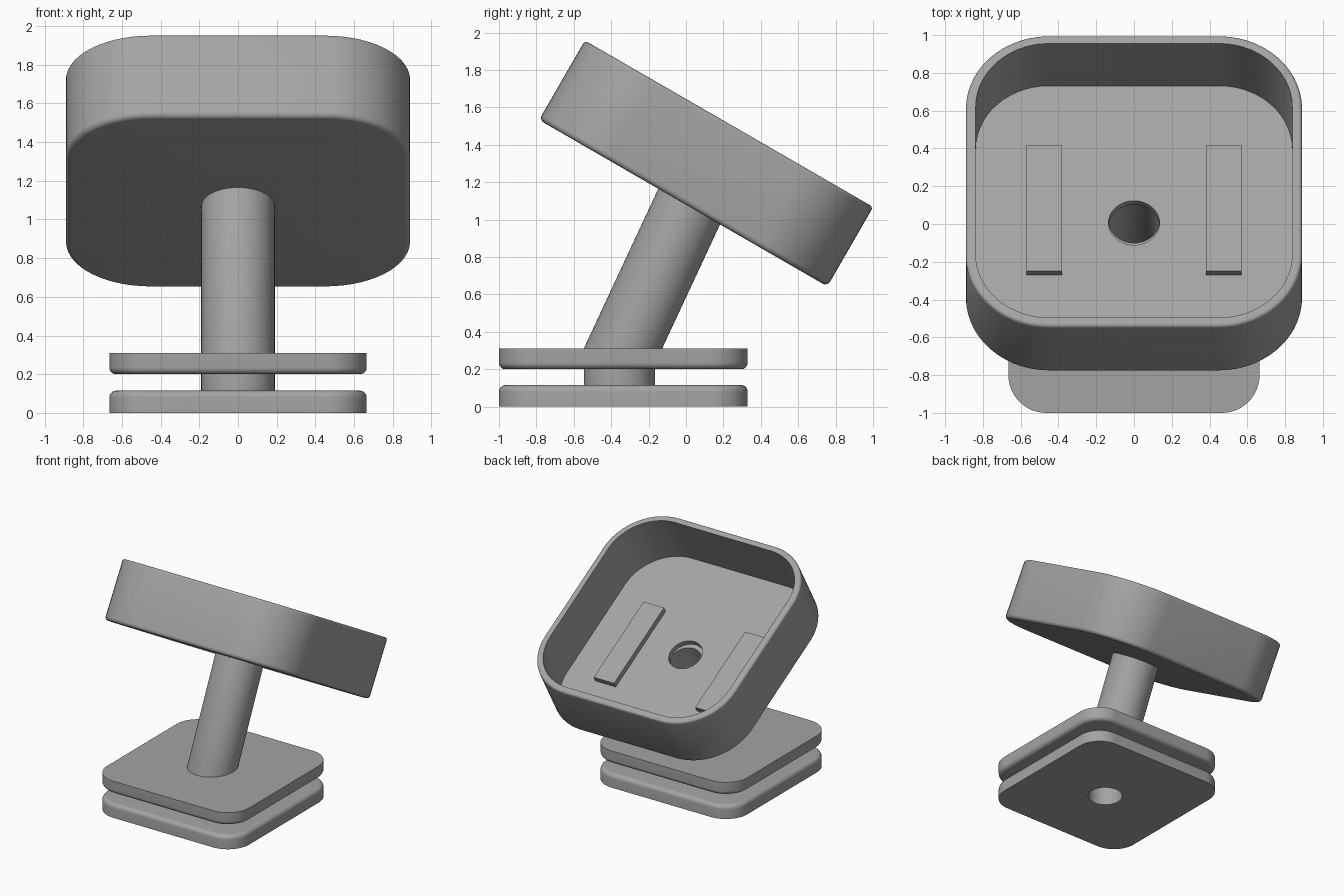
import bpy, bmesh, math
from mathutils import Vector, Matrix

if "Cube" in bpy.data.objects:
    bpy.data.objects.remove(bpy.data.objects["Cube"])

GREY = bpy.data.materials.new("mid grey")
GREY.diffuse_color = (0.37, 0.37, 0.37, 1)
GREY.use_nodes = True
GREY.node_tree.nodes["Principled BSDF"].inputs["Base Color"].default_value = GREY.diffuse_color
N = 14  # segments per rounded corner


def finish(name, bm, matrix=Matrix()):
    bmesh.ops.remove_doubles(bm, verts=bm.verts, dist=1e-5)
    bmesh.ops.recalc_face_normals(bm, faces=bm.faces)
    me = bpy.data.meshes.new(name)
    bm.to_mesh(me)
    bm.free()
    me.materials.append(GREY)
    ob = bpy.data.objects.new(name, me)
    bpy.context.collection.objects.link(ob)
    ob.matrix_world = matrix
    bpy.ops.object.select_all(action='DESELECT')
    ob.select_set(True)
    bpy.context.view_layer.objects.active = ob
    bpy.ops.object.shade_smooth_by_angle(angle=math.radians(30))
    return ob


def loft(name, rings, matrix=Matrix()):
    """Join a closed loop of point rings into a solid with a hole through it."""
    bm = bmesh.new()
    vs = [[bm.verts.new(p) for p in r] for r in rings]
    n = len(rings[0])
    for a, b in zip(vs, vs[1:] + vs[:1]):
        for i in range(n):
            j = (i + 1) % n
            bm.faces.new((a[i], a[j], b[j], b[i]))
    return finish(name, bm, matrix)


def square(half, r, z, cy=0.0):
    """Rounded square ring; a circle when r equals half."""
    pts = []
    for q, (sx, sy) in enumerate(((1, 1), (-1, 1), (-1, -1), (1, -1))):
        for k in range(N + 1):
            a = math.pi / 2 * (q + k / N)
            pts.append((sx * (half - r) + r * math.cos(a),
                        cy + sy * (half - r) + r * math.sin(a), z))
    return pts


def fillet(half, r, z, f, top):
    """Rings of a rounded edge, listed from low to high."""
    out = []
    for k in range(7):
        a = math.pi / 2 * k / 6
        s, c = (math.cos(a), math.sin(a)) if top else (math.sin(a), math.cos(a))
        inset = f * (1 - s)
        dz = -f * (1 - c) if top else f * (1 - c)
        out.append(square(half - inset, r - inset, z + dz))
    return out


# Measurements
PLATE_Y, PIPE_Y = -0.335, -0.355
BORE, OUTER = 0.135, 0.19
TRAY_C = Vector((0, -0.015, 1.088))
TILT = math.radians(30)
LEAN = math.radians(25)

# Base plates: facing edges are rounded
off = PIPE_Y - PLATE_Y
loft("lower_plate",
     [square(BORE, BORE, 0, off), square(0.665, 0.2, 0)]
     + fillet(0.665, 0.2, 0.115, 0.035, True)
     + [square(BORE, BORE, 0.115, off)],
     Matrix.Translation((0, PLATE_Y, 0)))
loft("upper_plate",
     [square(0.17, 0.17, 0.2, off)]
     + fillet(0.665, 0.2, 0.2, 0.035, False)
     + [square(0.665, 0.2, 0.31), square(0.17, 0.17, 0.31, off)],
     Matrix.Translation((0, PLATE_Y, 0)))

# Hollow bent column: upright stub, mitred bend, leaning tube cut at the tray
lean_dir = Vector((0, math.sin(LEAN), math.cos(LEAN)))
tray_up = Vector((0, math.sin(TILT), math.cos(TILT)))


def column_rings(r):
    low = square(r, r, 0.115, PIPE_Y)
    bend = [Vector((x, y, 0.272 - (y - PIPE_Y) * math.tan(LEAN / 2))) for x, y, _ in low]
    end = [p + lean_dir * ((TRAY_C - p).dot(tray_up) / lean_dir.dot(tray_up)) for p in bend]
    return [low, bend, end]


loft("column", column_rings(OUTER) + column_rings(BORE)[::-1])

# Tilted open tray with a hole in its floor
tray_m = Matrix.Translation(TRAY_C) @ Matrix.Rotation(-TILT, 4, 'X')
loft("tray",
     [square(BORE, BORE, 0)]
     + fillet(0.89, 0.44, 0, 0.03, False)
     + fillet(0.89, 0.44, 0.49, 0.02, True)
     + [square(0.838, 0.388, 0.49), square(0.838, 0.388, 0.042),
        square(BORE, BORE, 0.042)],
     tray_m)

# Raised strips on the tray floor
for side, name in ((-1, "left_strip"), (1, "right_strip")):
    bm = bmesh.new()
    bmesh.ops.create_cube(bm, size=1, matrix=Matrix.Translation((side * 0.475, 0.065, 0.063))
                          @ Matrix.Diagonal((0.19, 0.77, 0.05, 1)))
    finish(name, bm, tray_m)
